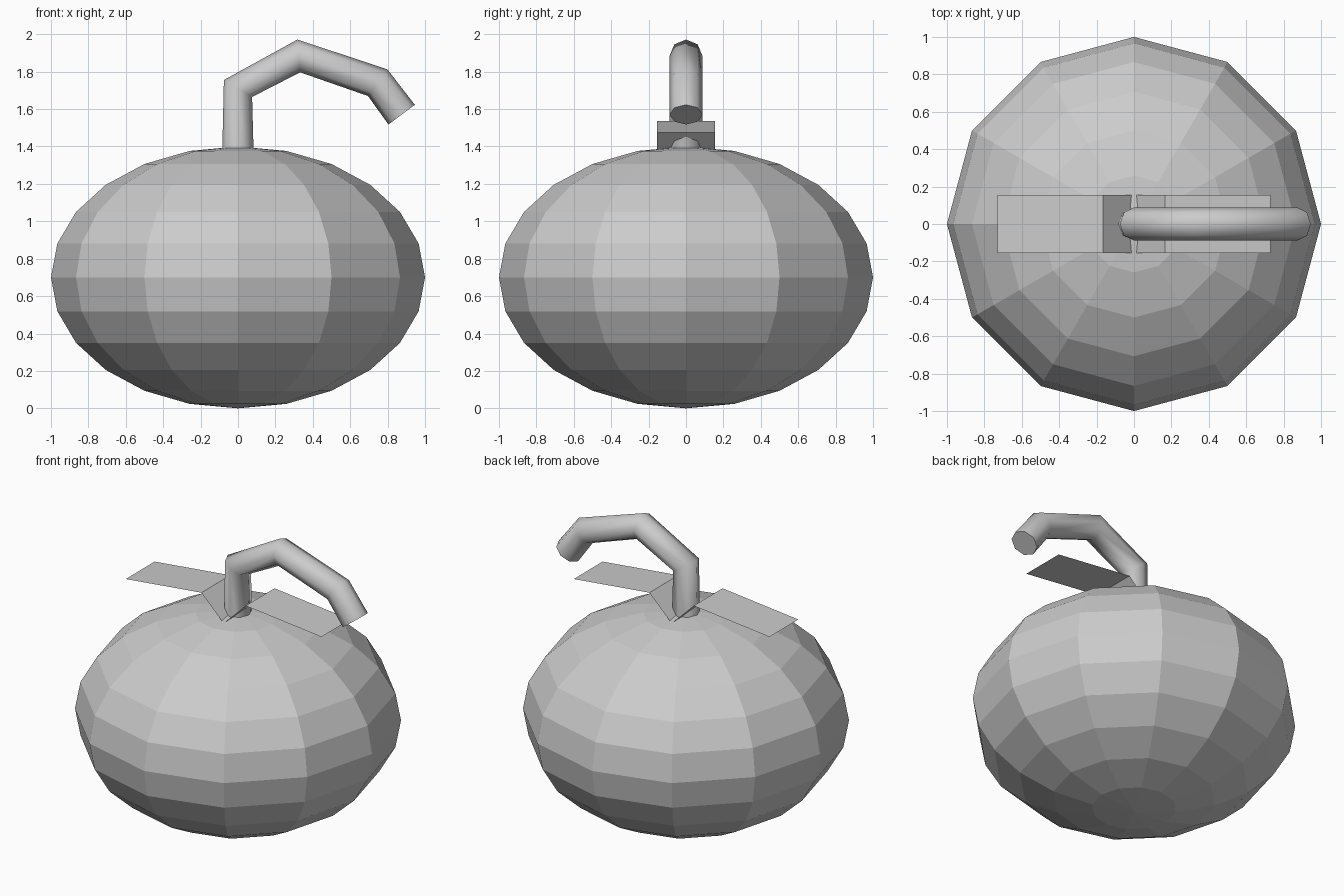
import bpy

if "Cube" in bpy.data.objects:
    bpy.data.objects.remove(bpy.data.objects["Cube"])

# Squashed low-poly body
bpy.ops.mesh.primitive_uv_sphere_add(segments=12, ring_count=12, radius=1, location=(0, 0, 0.7))
body = bpy.context.object
body.name = "body"
body.scale = (1, 1, 0.7)
bpy.ops.object.transform_apply(location=True, rotation=False, scale=True)

# Bent eight-sided stem swept along a path
path = [(0, 1.2), (0, 1.71), (0.325, 1.884), (0.747, 1.741), (0.875, 1.57)]
curve = bpy.data.curves.new("stem", 'CURVE')
curve.dimensions = '3D'
curve.bevel_depth = 0.088
curve.bevel_resolution = 2
curve.use_fill_caps = True
spline = curve.splines.new('POLY')
spline.points.add(len(path) - 1)
for point, (x, z) in zip(spline.points, path):
    point.co = (x, 0, z, 1)
stem = bpy.data.objects.new("stem", curve)
bpy.context.collection.objects.link(stem)
bpy.ops.object.select_all(action='DESELECT')
stem.select_set(True)
bpy.context.view_layer.objects.active = stem
bpy.ops.object.convert(target='MESH')


# Thin folded leaves, one on each side
def leaf(name, side):
    profile = [(0.0, 1.372), (0.165, 1.535), (0.73, 1.476)]
    half = 0.154
    verts = [(side * x, y, z) for x, z in profile for y in (-half, half)]
    faces = [(2 * i, 2 * i + 2, 2 * i + 3, 2 * i + 1) for i in range(len(profile) - 1)]
    if side < 0:
        faces = [f[::-1] for f in faces]
    mesh = bpy.data.meshes.new(name)
    mesh.from_pydata(verts, [], faces)
    bpy.context.collection.objects.link(bpy.data.objects.new(name, mesh))


leaf("leaf_right", 1)
leaf("leaf_left", -1)
